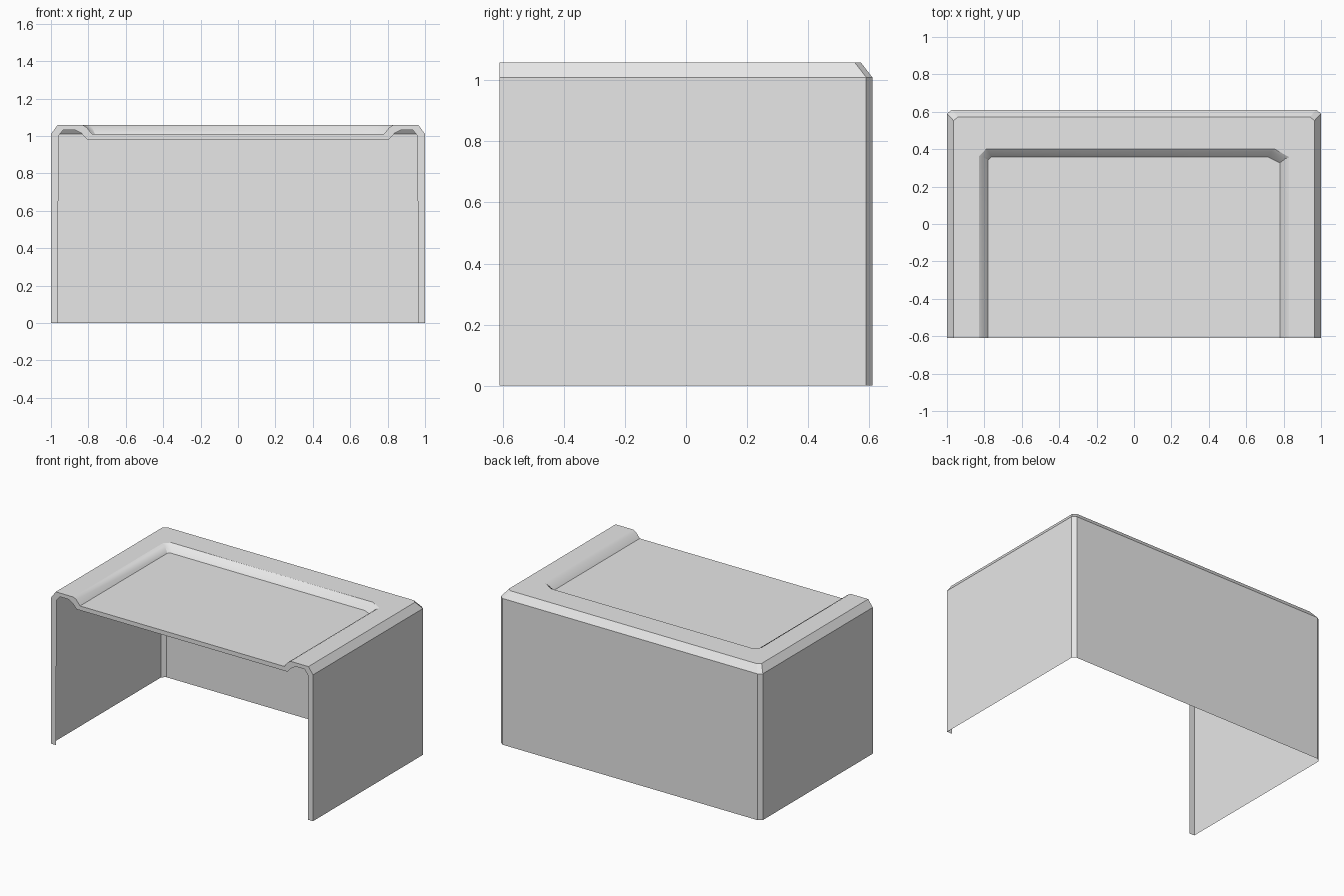
import bpy, bmesh

cube = bpy.data.objects.get("Cube")
if cube:
    bpy.data.objects.remove(cube, do_unlink=True)

FRONT, BACK = -0.61, 0.61

grey = bpy.data.materials.new("light_grey")
grey.use_nodes = True
grey.diffuse_color = (0.8, 0.8, 0.8, 1)
grey.node_tree.nodes["Principled BSDF"].inputs["Base Color"].default_value = (0.8, 0.8, 0.8, 1)


def finish(name, bm, test, axis, sign):
    """Orient the faces so that the test face looks along the given axis."""
    bmesh.ops.recalc_face_normals(bm, faces=bm.faces[:])
    test.normal_update()
    if test.normal[axis] * sign < 0:
        bmesh.ops.reverse_faces(bm, faces=bm.faces[:])
    mesh = bpy.data.meshes.new(name)
    bm.to_mesh(mesh)
    bm.free()
    mesh.materials.append(grey)
    obj = bpy.data.objects.new(name, mesh)
    bpy.context.collection.objects.link(obj)
    bpy.ops.object.select_all(action='DESELECT')
    obj.select_set(True)
    bpy.context.view_layer.objects.active = obj
    bpy.ops.object.shade_smooth_by_angle(angle=0.5)
    return obj


def strip(bm, a, b):
    """Join two open rows of vertices with quads."""
    return [bm.faces.new((a[i], a[i + 1], b[i + 1], b[i])) for i in range(len(a) - 1)]


def u_row(bm, half, back, z, left, right):
    """U-shaped row, open at the front, with cut back corners."""
    pts = [(-half, FRONT), (-half, back - left[1]), (-half + left[0], back),
           (half - right[0], back), (half, back - right[1]), (half, FRONT)]
    return [bm.verts.new((x, y, z)) for x, y in pts]


# Shell: walls, bevelled top edge, raised rim, sloped recess and floor
small = (0.025, 0.02)
rows = [
    (1.0, BACK, 0.0, small, small),
    (1.0, BACK, 1.01, small, small),
    (0.965, 0.573, 1.058, small, small),
    (0.83, 0.402, 1.058, (0.04, 0.04), (0.08, 0.045)),
    (0.81, 0.39, 1.047, (0.03, 0.03), (0.075, 0.04)),
    (0.78, 0.357, 1.01, (0.015, 0.015), (0.06, 0.03)),
]
bm = bmesh.new()
rings = [u_row(bm, *r) for r in rows]
for a, b in zip(rings, rings[1:]):
    strip(bm, a, b)
floor = bm.faces.new(rings[-1])
finish("cover_shell", bm, floor, 2, 1)

# Front edge: flat band following the shell outline
outer = [(half, z) for half, _, z, _, _ in rows]
inner = [(0.963, 0.0), (0.96, 1.0), (0.935, 1.032), (0.87, 1.032), (0.838, 1.015), (0.805, 0.98)]


def mirrored(bm, half):
    full = half + [(-x, z) for x, z in reversed(half)]
    return [bm.verts.new((x, FRONT, z)) for x, z in full]


bm = bmesh.new()
band = strip(bm, mirrored(bm, outer), mirrored(bm, inner))
finish("front_edge", bm, band[0], 1, -1)
